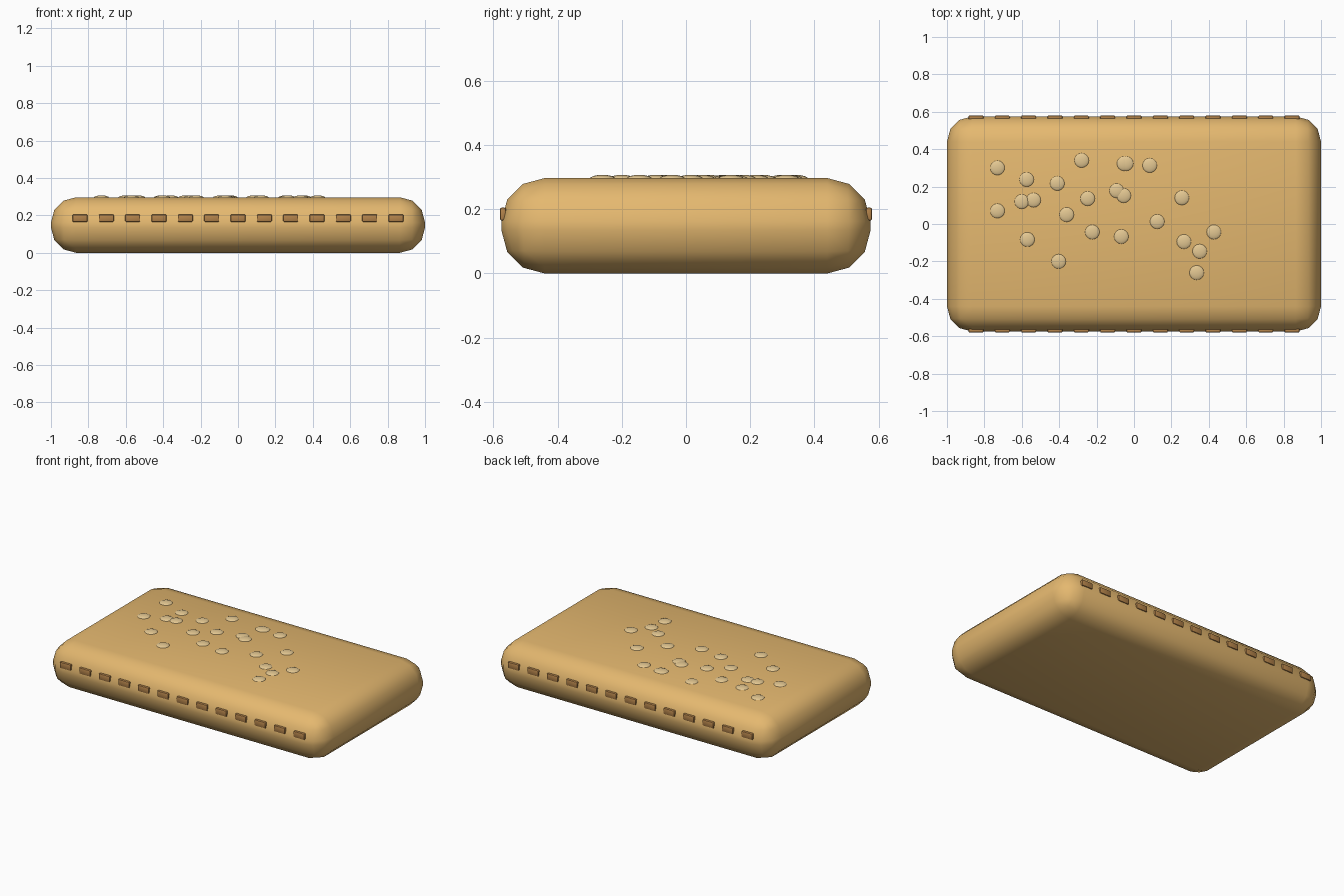
import bpy

if "Cube" in bpy.data.objects:
    bpy.data.objects.remove(bpy.data.objects["Cube"])

LENGTH, WIDTH, HEIGHT = 2.0, 1.15, 0.297


def material(name, color):
    mat = bpy.data.materials.new(name)
    mat.diffuse_color = (*color, 1)
    mat.use_nodes = True
    mat.node_tree.nodes["Principled BSDF"].inputs["Base Color"].default_value = mat.diffuse_color
    return mat


def finish(obj, name, mat, angle):
    obj.name = name
    obj.data.materials.append(mat)
    bpy.ops.object.shade_smooth_by_angle(angle=angle)


def rounded_box(name, loc, size, bevel, segments, mat, angle):
    bpy.ops.mesh.primitive_cube_add(size=1, location=loc)
    obj = bpy.context.object
    obj.scale = size
    bpy.ops.object.transform_apply(location=False, rotation=False, scale=True)
    mod = obj.modifiers.new("rounding", 'BEVEL')
    mod.width = bevel
    mod.segments = segments
    bpy.ops.object.modifier_apply(modifier=mod.name)
    finish(obj, name, mat, angle)


crust = material("crust", (0.78, 0.48, 0.16))
seed_mat = material("seed", (0.78, 0.58, 0.29))
notch_mat = material("notch", (0.46, 0.23, 0.07))

# Rounded slab
rounded_box("body", (0, 0, HEIGHT / 2), (LENGTH, WIDTH, HEIGHT), 0.135, 3, crust, 1.05)

# Row of small raised blocks along both long sides
for side, label in ((-1, "front"), (1, "back")):
    for i in range(13):
        x = -0.845 + i * 1.69 / 12
        rounded_box(f"{label}_stitch_{i + 1}", (x, side * 0.57, 0.185),
                    (0.08, 0.02, 0.04), 0.006, 2, notch_mat, 0.6)

# Flattened bumps scattered over the top
spots = [(-0.73, 0.30), (-0.73, 0.07), (-0.574, 0.238), (-0.60, 0.12),
         (-0.537, 0.128), (-0.57, -0.083), (-0.41, 0.217), (-0.36, 0.05),
         (-0.403, -0.20), (-0.28, 0.34), (-0.248, 0.136), (-0.223, -0.043),
         (-0.093, 0.178), (-0.055, 0.152), (-0.068, -0.067), (-0.053, 0.323),
         (-0.042, 0.323), (0.084, 0.313), (0.256, 0.14), (0.124, 0.013),
         (0.267, -0.094), (0.351, -0.146), (0.427, -0.043), (0.335, -0.26)]
for i, (x, y) in enumerate(spots):
    bpy.ops.mesh.primitive_uv_sphere_add(segments=16, ring_count=8, radius=0.04,
                                         location=(x, y, HEIGHT - 0.002))
    bump = bpy.context.object
    bump.scale.z = 0.3
    finish(bump, f"top_bump_{i + 1}", seed_mat, 1.05)
